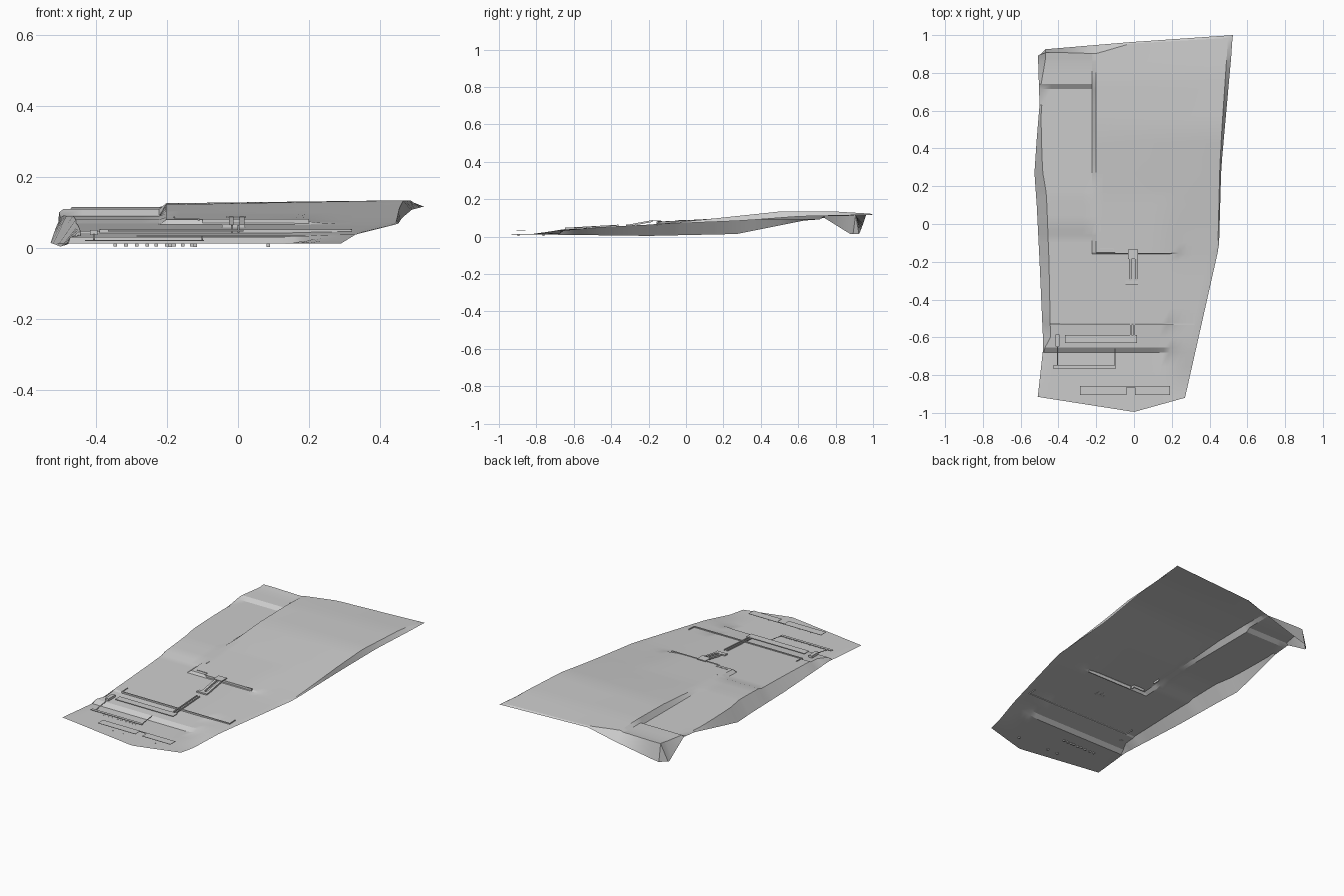
import bpy, bmesh

if "Cube" in bpy.data.objects:
    bpy.data.objects.remove(bpy.data.objects["Cube"])

def interp(pts, v):
    if v <= pts[0][0]:
        return pts[0][1]
    for (a, p), (b, q) in zip(pts, pts[1:]):
        if v <= b:
            return p + (q - p) * (v - a) / (b - a)
    return pts[-1][1]

# Plan outline: x of the two side edges, y of the front and back edges
left_x = [(-.92, -.51), (-.65, -.48), (-.2, -.5), (.1, -.515), (.27, -.527), (.45, -.515), (.63, -.5), (.88, -.508)]
left_in = [(-.66, .006), (-.6, .04), (-.2, .05), (.2, .055), (.3, .04), (.58, .012), (.74, .012), (.88, .04)]
right_x = [(-.92, .27), (-.12, .45), (.3, .462), (1, .525)]
right_in = [(-.1, .006), (.3, .008), (.5, .015), (.9, .024)]
front_y = [(-.51, -.915), (0, -.995), (.27, -.92)]
ridge_y = [(-.5, .893), (-.46, .91), (-.2, .902), (-.02, .955), (.5, .985)]
back_y = [(-.5, .892), (-.47, .925), (-.03, .962), (.525, 1.0)]

# Long height profiles: lower left terrace, middle ground, right ground, borders
left_z = [(-.68, .012), (-.655, .031), (-.535, .042), (-.525, .048), (-.06, .07), (-.03, .08),
          (.15, .09), (.715, .092), (.74, .109), (.95, .111)]
mid_z = [(-.68, .012), (-.655, .031), (-.535, .042), (-.525, .048), (-.16, .066), (-.15, .08),
         (.15, .096), (.5, .122), (.75, .126), (1, .117)]
right_z = [(-.83, .013), (-.65, .038), (-.53, .046), (-.2, .064), (-.05, .077), (.15, .097),
           (.5, .134), (.8, .134), (1, .122)]
left_edge_z = [(-.9, .012), (-.68, .01), (-.2, .004), (.27, .014), (.63, .086), (.74, .1), (.88, .013)]
right_edge_z = [(-.83, .013), (-.65, .038), (-.12, .068), (.3, .085), (.6, .108), (1, .117)]
back_edge_z = [(-.46, .013), (-.2, .07), (-.03, .115), (.5, .117)]

def ground(x, y):
    """Height of the inner ground at a point."""
    l, m, r = (interp(p, y) for p in (left_z, mid_z, right_z))
    if x < -.2:
        t = min(1, max(0, (-.202 - x) / .02))
        if y > .6:
            t *= max(0, min(1, (.96 - y) / .1))
        return m + (l - m) * t
    t = min(1, max(0, (x - .12) / .16)) if y < .2 else min(1, max(0, (x + .2) / .65))
    t = t * t * (3 - 2 * t) if y < .2 else t
    return m + (r - m) * t

# Ground sheet: one open lofted surface
breaks = [-.9, -.83, -.755, -.68, -.655, -.535, -.525, -.16, -.15, -.06, -.03, .15, .17, .27,
          .63, .715, .74, .8, .86, .88]
rows = ["front"] + sorted(set(breaks + [-.6, -.45, -.36, -.28, -.2, -.1, .04, .1, .35, .43, .5, .57])) + ["ridge", "back"]
bm = bmesh.new()
grid = []
for row in rows:
    y0 = {"front": -.92, "ridge": .96, "back": 1.0}.get(row, row)
    xl, xr = interp(left_x, y0), interp(right_x, y0)
    sl, sr = xl + interp(left_in, y0), xr - interp(right_in, y0)
    if row == "back":
        sl, xl = -.47, -.498
    xs = [xl] + [sl + (-.222 - sl) * i / 5 for i in range(6)]
    xs += [-.202 + (sr + .202) * i / 16 for i in range(17)] + [xr]
    line = []
    for i, x in enumerate(xs):
        y = interp({"front": front_y, "ridge": ridge_y, "back": back_y}[row], x) if isinstance(row, str) else row
        if row == "back":
            z = interp(back_edge_z, x)
        elif i == 0:
            z = interp(left_edge_z, y)
        elif i == len(xs) - 1:
            z = interp(right_edge_z, y)
        else:
            z = ground(x, y)
        line.append(bm.verts.new((x, y, z)))
    grid.append(line)
for a, b in zip(grid, grid[1:]):
    for i in range(len(a) - 1):
        bm.faces.new((a[i], a[i + 1], b[i + 1], b[i]))
me = bpy.data.meshes.new("ground_sheet")
bm.to_mesh(me)
bm.free()
sheet = bpy.data.objects.new("ground_sheet", me)
bpy.context.collection.objects.link(sheet)
bpy.context.view_layer.objects.active = sheet
sheet.select_set(True)
bpy.ops.object.shade_smooth_by_angle(angle=.35)

def slab(name, x0, x1, y0, y1, z0, z1, za=None):
    """Thin slab from z0 to z1; za raises its back end for a slope."""
    rise = 0 if za is None else za - z1
    b = bmesh.new()
    bmesh.ops.create_cube(b, size=1)
    for v in b.verts:
        back = v.co.y > 0
        v.co = (x1 if v.co.x > 0 else x0, y1 if back else y0,
                (z1 if v.co.z > 0 else z0) + (rise if back else 0))
    m = bpy.data.meshes.new(name)
    b.to_mesh(m)
    b.free()
    o = bpy.data.objects.new(name, m)
    bpy.context.collection.objects.link(o)

# Front canopy in two halves with a lower link
slab("canopy_left", -.285, -.04, -.905, -.857, .033, .035)
slab("canopy_right", .005, .19, -.905, -.857, .033, .035)
slab("canopy_link", -.04, .005, -.866, -.857, .033, .035)

# Lower walkway with a row of footings
slab("walkway", -.43, -.095, -.765, -.748, .02, .022)
for x in (-.345, -.315, -.285, -.255, -.23, -.2, -.18, -.155, -.13):
    slab("walkway_footing", x - .005, x + .005, -.767, -.757, .004, .013)
for x in (-.19, -.12, .085):
    slab("front_footing", x - .005, x + .005, -.9, -.89, .003, .013)
slab("walkway_left_rail", -.408, -.402, -.75, -.65, .022, .024, .04)
slab("walkway_right_rail", -.102, -.098, -.75, -.66, .022, .024, .035)
slab("corner_block", -.416, -.395, -.648, -.585, .036, .05)

# Upper walkway and the long low wall behind it
slab("upper_walkway", -.365, .015, -.63, -.587, .047, .05)
slab("low_wall", -.39, .32, -.534, -.528, .042, .052)
for x in (-.39, .316):
    slab("low_wall_end", x, x + .004, -.53, -.48, .042, .052, .054)

# Stair path up the slope
for x in (-.02, -.002):
    slab("path_rail", x, x + .006, -.6, -.36, .044, .05, .064)
slab("path_landing", -.045, .02, -.322, -.3, .058, .066)
for x in (-.026, .004):
    slab("stair_side", x, x + .014, -.3, -.18, .056, .066, .088)
slab("stair_head", -.032, .022, -.185, -.135, .085, .09)

# Terrace retaining walls
slab("terrace_wall", -.1, .2, -.157, -.151, .06, .082)
slab("terrace_wall_left", -.18, -.11, -.132, -.128, .066, .083)
slab("terrace_wall_return", -.112, -.108, -.152, -.128, .066, .083)
slab("terrace_corner", -.182, -.177, -.04, 0, .075, .088)
